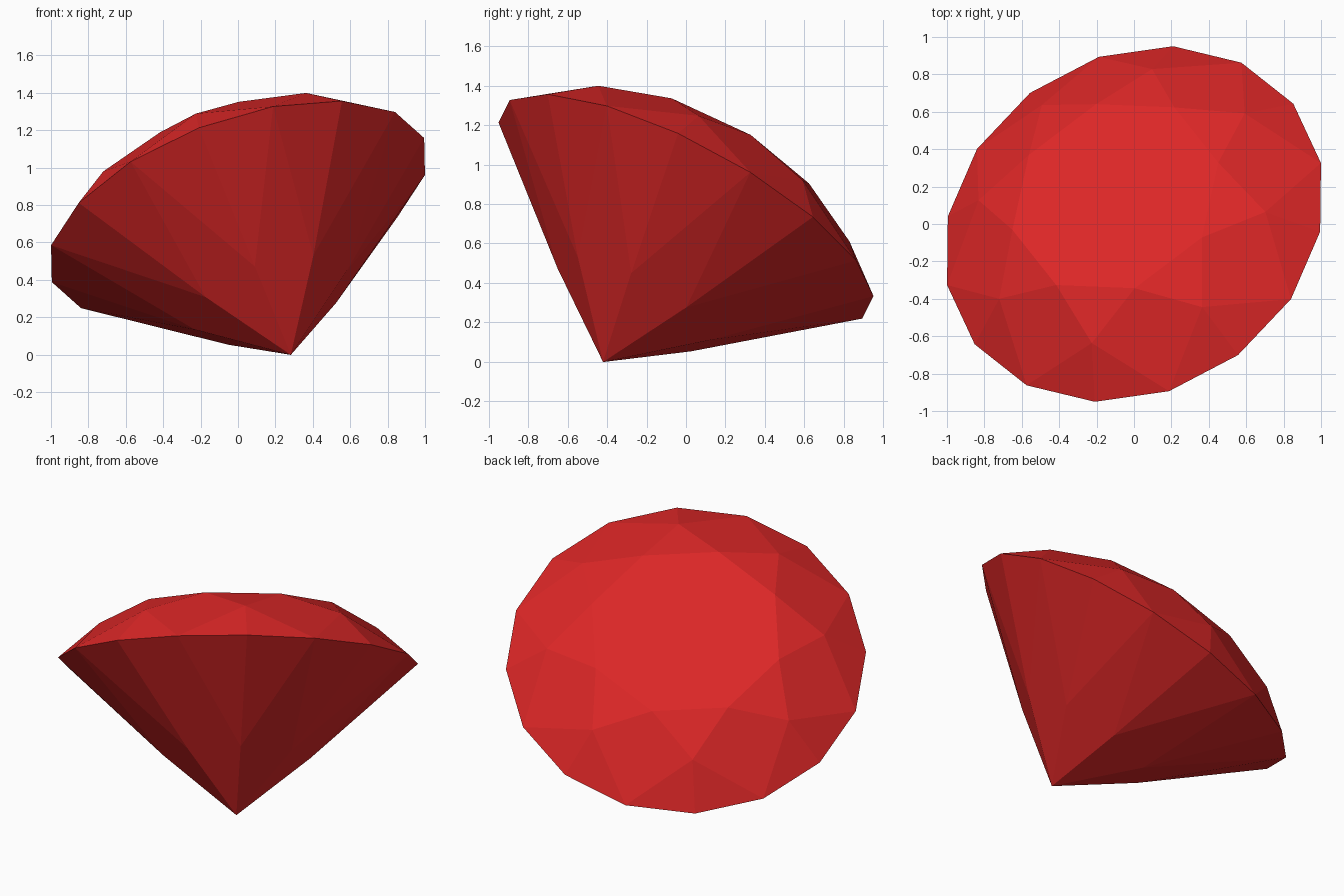
import bpy, bmesh, math
from mathutils import Vector, Matrix

if "Cube" in bpy.data.objects:
    bpy.data.objects.remove(bpy.data.objects["Cube"])

# Tilted frame of the stone: axis n, facet direction u, v completes it
n = Vector((-0.305, 0.454, 0.836)).normalized()
u = Vector((0.929, -0.038, 0.3596))
u = (u - n * u.dot(n)).normalized()
v = n.cross(u)
centre = Vector((0, 0, 0.773))

R, DEPTH = 1.068, 0.925              # girdle radius, pavilion depth
bm = bmesh.new()


def ring(count, radius, height, phase=0.0):
    """Regular ring of vertices around the stone's axis."""
    out = []
    for i in range(count):
        a = 2 * math.pi * (i + phase) / count
        out.append(bm.verts.new(centre + n * height
                                + (u * math.cos(a) + v * math.sin(a)) * radius))
    return out


girdle = ring(16, R, 0)
table = ring(8, 0.588, 0.327, 0.5)   # flat top octagon
crown = ring(8, 0.823, 0.211)        # crown facet corners
lower = ring(8, 0.437, -0.575)       # pavilion facet corners
culet = bm.verts.new(centre - n * DEPTH)

bm.faces.new(table)
for i in range(8):
    j = (i + 1) % 8
    g0, g1, g2 = girdle[2 * i], girdle[2 * i + 1], girdle[(2 * i + 2) % 16]
    # star and kite facets of the crown
    bm.faces.new((table[i - 1], crown[i], table[i]))
    bm.faces.new((crown[i], g1, crown[j], table[i]))
    # main facets of the pavilion
    bm.faces.new((culet, lower[j], g1, lower[i]))
    # paired facets above and below the girdle
    bm.faces.new((crown[i], g0, g1))
    bm.faces.new((crown[j], g1, g2))
    bm.faces.new((lower[i], g1, g0))
    bm.faces.new((lower[j], g2, g1))
bmesh.ops.recalc_face_normals(bm, faces=bm.faces)

mesh = bpy.data.meshes.new("gemstone")
bm.to_mesh(mesh)
bm.free()

# Single flat red
red = bpy.data.materials.new("gem red")
red.diffuse_color = (0.72, 0.02, 0.02, 1)
red.use_nodes = True
red.node_tree.nodes["Principled BSDF"].inputs["Base Color"].default_value = red.diffuse_color
mesh.materials.append(red)
gem = bpy.data.objects.new("gemstone", mesh)
bpy.context.collection.objects.link(gem)
